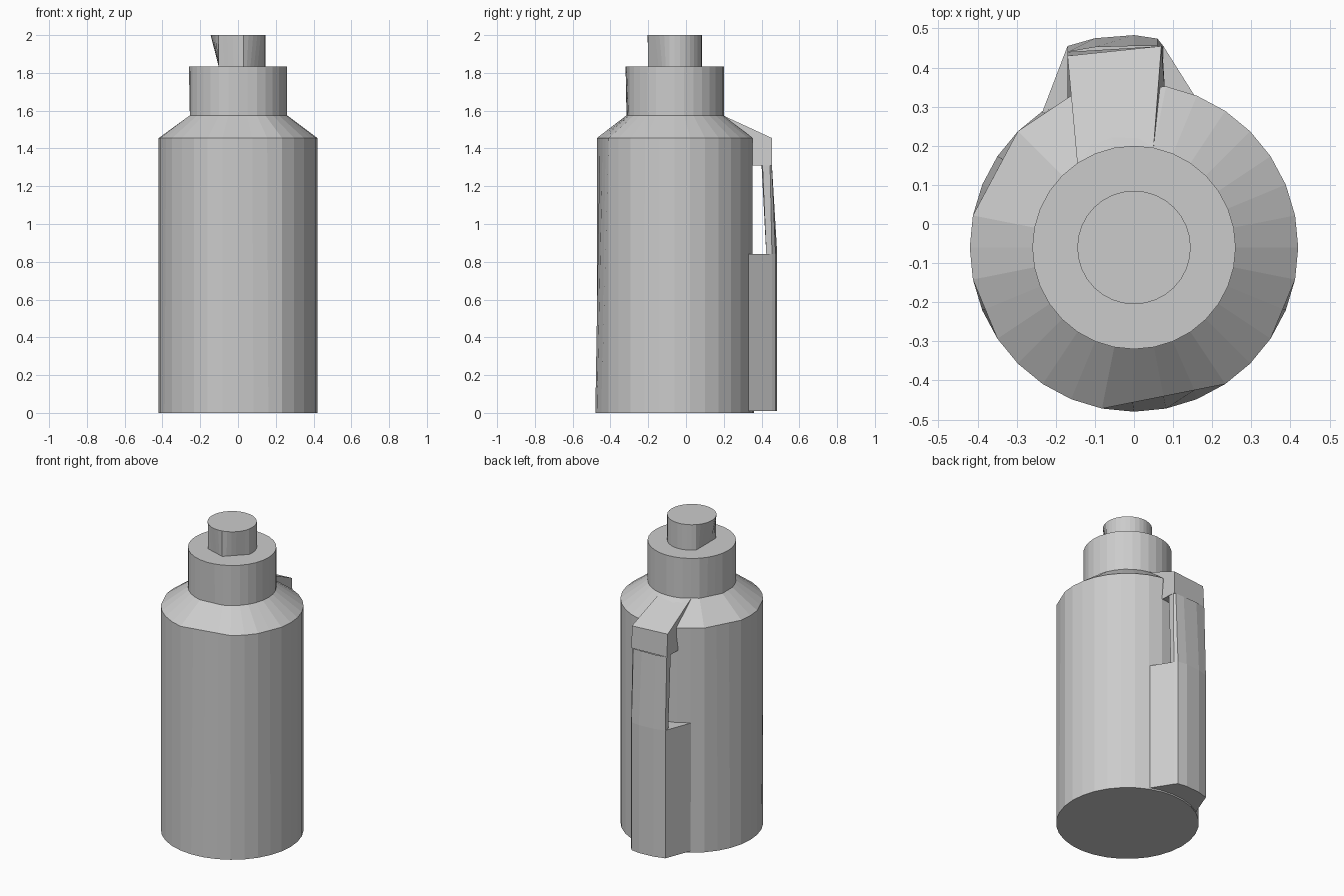
import bpy, bmesh, math

if "Cube" in bpy.data.objects:
    bpy.data.objects.remove(bpy.data.objects["Cube"])

N = 32          # segments round the axis
CY = -0.06      # the bottle axis sits slightly forward of the handle


def ring(r, z, skip=()):
    """Circle of N points; skipped points are flattened onto the chord between neighbours."""
    def on_circle(k):
        a = 2 * math.pi * k / N
        return (r * math.cos(a), CY + r * math.sin(a))
    pts = []
    for k in range(N):
        lo = hi = k
        while lo % N in skip:
            lo -= 1
        while hi % N in skip:
            hi += 1
        (ax, ay), (bx, by) = on_circle(lo), on_circle(hi)
        t = (k - lo) / (hi - lo) if hi > lo else 0
        pts.append((ax + (bx - ax) * t, ay + (by - ay) * t, z))
    return pts


def level(outline, z):
    return [(x, y, z) for x, y in outline]


def loft(name, rings, bottom=True, top=True):
    """Skin matching rings into one flat-shaded object."""
    bm = bmesh.new()
    rows = [[bm.verts.new(p) for p in r] for r in rings]
    n = len(rows[0])
    for a, b in zip(rows, rows[1:]):
        for i in range(n):
            j = (i + 1) % n
            bm.faces.new((a[i], a[j], b[j], b[i]))
    if bottom:
        bm.faces.new(rows[0][::-1])
    if top:
        bm.faces.new(rows[-1])
    if bottom or top:
        bmesh.ops.recalc_face_normals(bm, faces=bm.faces)
    mesh = bpy.data.meshes.new(name)
    bm.to_mesh(mesh)
    bm.free()
    obj = bpy.data.objects.new(name, mesh)
    bpy.context.collection.objects.link(obj)
    return obj


# Body with sloping shoulder; the rim has a few wide facets
rim_flats = {8, 9, 11, 13, 14, 18, 24, 25, 26, 30}
neck_flats = {11, 13, 14, 16, 24, 25}
loft("bottle_body", [ring(0.42, 0),
                     ring(0.42, 1.455, rim_flats),
                     ring(0.26, 1.575, neck_flats)], top=False)

# Neck collar
loft("neck_collar", [ring(0.26, 1.575, neck_flats), ring(0.26, 1.835)], bottom=False)

# Cap, round on top and faceted at its foot
cap_flats = set(range(13, 20)) | set(range(21, 25)) | set(range(26, 31))
loft("cap", [ring(0.145, 1.835, cap_flats), ring(0.145, 2.0)], bottom=False)

# Handle base: full-depth block below the finger opening
base = [(-0.235, 0.285), (0.16, 0.32), (0.075, 0.455), (0.06, 0.474),
        (0, 0.483), (-0.1, 0.475), (-0.17, 0.455)]
loft("handle_base", [level(base, 0.01), level(base, 0.84)])

# Handle grip: thin bar behind the finger opening
grip_low = [(-0.17, 0.425), (0.075, 0.425), (0.075, 0.455), (0.06, 0.474),
            (0, 0.483), (-0.1, 0.475), (-0.17, 0.455)]
grip_high = [(-0.17, 0.4), (0.072, 0.405), (0.072, 0.445), (0.06, 0.455),
             (0, 0.455), (-0.1, 0.452), (-0.17, 0.44)]
loft("handle_grip", [level(grip_low, 0.84), level(grip_high, 1.31)],
     bottom=False, top=False)

# Handle top: bridge sloping down from the neck to the grip
bridge_low = level([(-0.17, 0.28), (0.08, 0.33), (0.072, 0.455), (-0.17, 0.44)], 1.31)
bridge_high = [(-0.145, 0.155, 1.575), (0.05, 0.195, 1.575),
               (0.07, 0.455, 1.455), (-0.17, 0.43, 1.455)]
loft("handle_top", [bridge_low, bridge_high])
